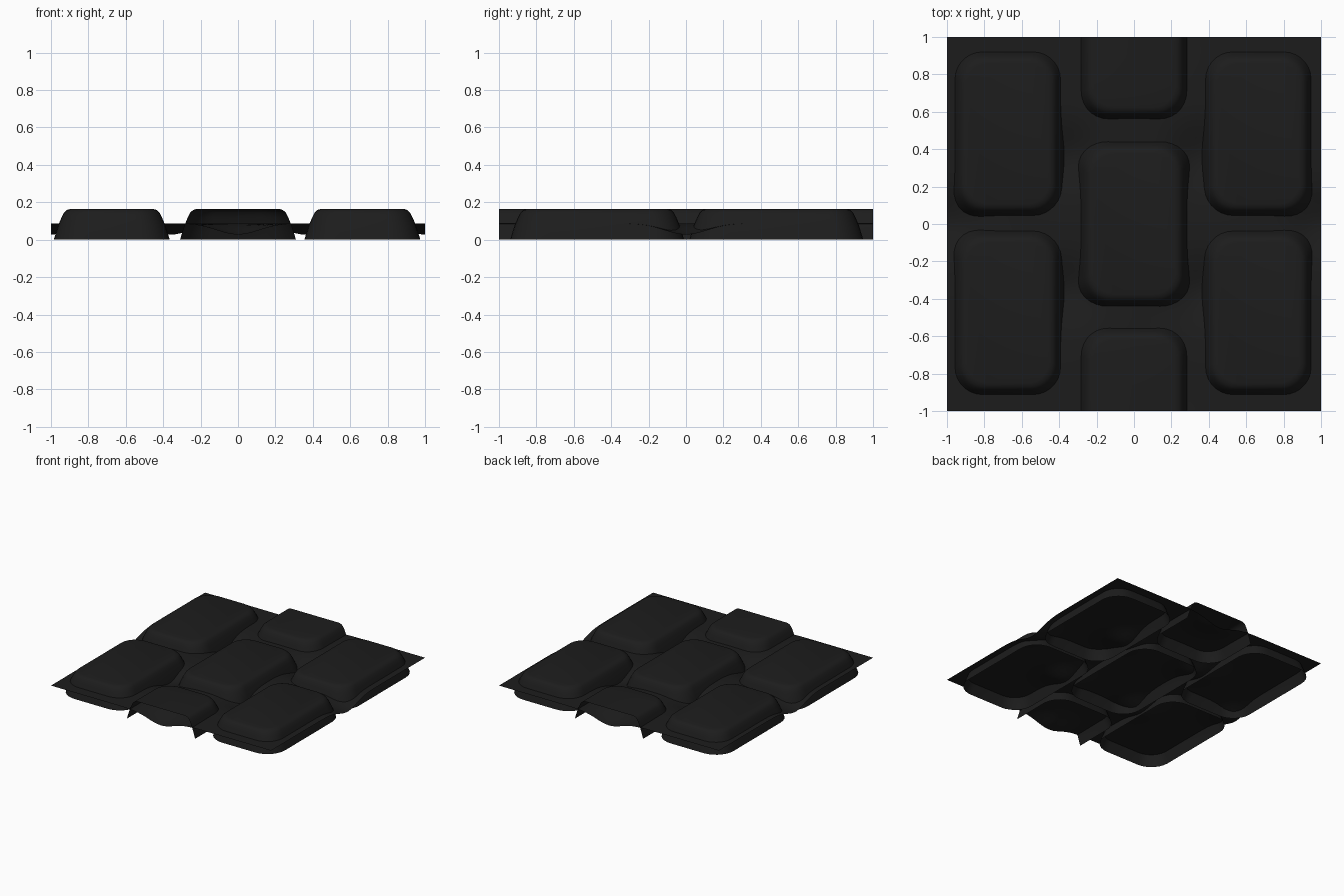
import bpy, bmesh, math

if "Cube" in bpy.data.objects:
    bpy.data.objects.remove(bpy.data.objects["Cube"])

mat = bpy.data.materials.new("dark_stone")
mat.diffuse_color = (0.012, 0.012, 0.012, 1)
mat.use_nodes = True
mat.node_tree.nodes["Principled BSDF"].inputs["Base Color"].default_value = mat.diffuse_color


def finish(bm, name):
    bmesh.ops.recalc_face_normals(bm, faces=bm.faces)
    # outward / upward orientation for open shells
    if sum(f.normal.z * f.calc_area() for f in bm.faces) < 0:
        bmesh.ops.reverse_faces(bm, faces=bm.faces)
    me = bpy.data.meshes.new(name)
    bm.to_mesh(me)
    bm.free()
    me.materials.append(mat)
    ob = bpy.data.objects.new(name, me)
    bpy.context.collection.objects.link(ob)
    bpy.context.view_layer.objects.active = ob
    ob.select_set(True)
    bpy.ops.object.shade_smooth_by_angle(angle=math.radians(40))
    ob.select_set(False)


# rounded-rectangle outline
def outline(cx, cy, hx, hy, r, seg=7):
    pts = []
    for k, (sx, sy) in enumerate([(1, 1), (-1, 1), (-1, -1), (1, -1)]):
        for i in range(seg + 1):
            a = math.pi / 2 * (k + i / seg)
            pts.append((cx + sx * (hx - r) + r * math.cos(a),
                        cy + sy * (hy - r) + r * math.sin(a)))
    return pts


# stone side profile: (inset, height)
PROFILE = [(0, 0), (0.012, 0.04), (0.025, 0.08), (0.042, 0.12),
           (0.055, 0.145), (0.07, 0.159), (0.09, 0.165)]


# open-bottomed cobble shell, trimmed at the tile border
def stone(name, cx, cy):
    bm = bmesh.new()
    rings = []
    for inset, z in PROFILE:
        pts = outline(cx, cy, 0.31 - inset, 0.465 - inset, 0.16 - inset * 0.5)
        rings.append([bm.verts.new((x, y, z)) for x, y in pts])
    n = len(rings[0])
    for a, b in zip(rings, rings[1:]):
        for i in range(n):
            j = (i + 1) % n
            bm.faces.new((a[i], a[j], b[j], b[i]))
    bm.faces.new(rings[-1])
    for s in (1, -1):
        bmesh.ops.bisect_plane(bm, geom=bm.verts[:] + bm.edges[:] + bm.faces[:],
                               plane_co=(0, s, 0), plane_no=(0, s, 0),
                               clear_outer=True)
    finish(bm, name)


for name, x, y in [("stone_left_back", -0.675, 0.483), ("stone_left_front", -0.675, -0.475),
                   ("stone_right_back", 0.665, 0.483), ("stone_right_front", 0.665, -0.475),
                   ("stone_middle", 0, 0), ("stone_middle_back", 0, 1.0),
                   ("stone_middle_front", 0, -0.995)]:
    stone(name, x, y)

# wavy mortar sheet with hollows between and below the stones
HOLLOWS = [(1, 0), (-1, 0), (0, 1), (0, -1),
           (0.36, 0.36), (-0.36, 0.36), (0.36, -0.36), (-0.36, -0.36)]
bm = bmesh.new()
bmesh.ops.create_grid(bm, x_segments=48, y_segments=48, size=1)
for v in bm.verts:
    dip = sum(math.exp(-((v.co.x - x) ** 2 + (v.co.y - y) ** 2) / 0.025)
              for x, y in HOLLOWS)
    v.co.z = 0.087 - 0.06 * min(dip, 1)
finish(bm, "mortar_sheet")
